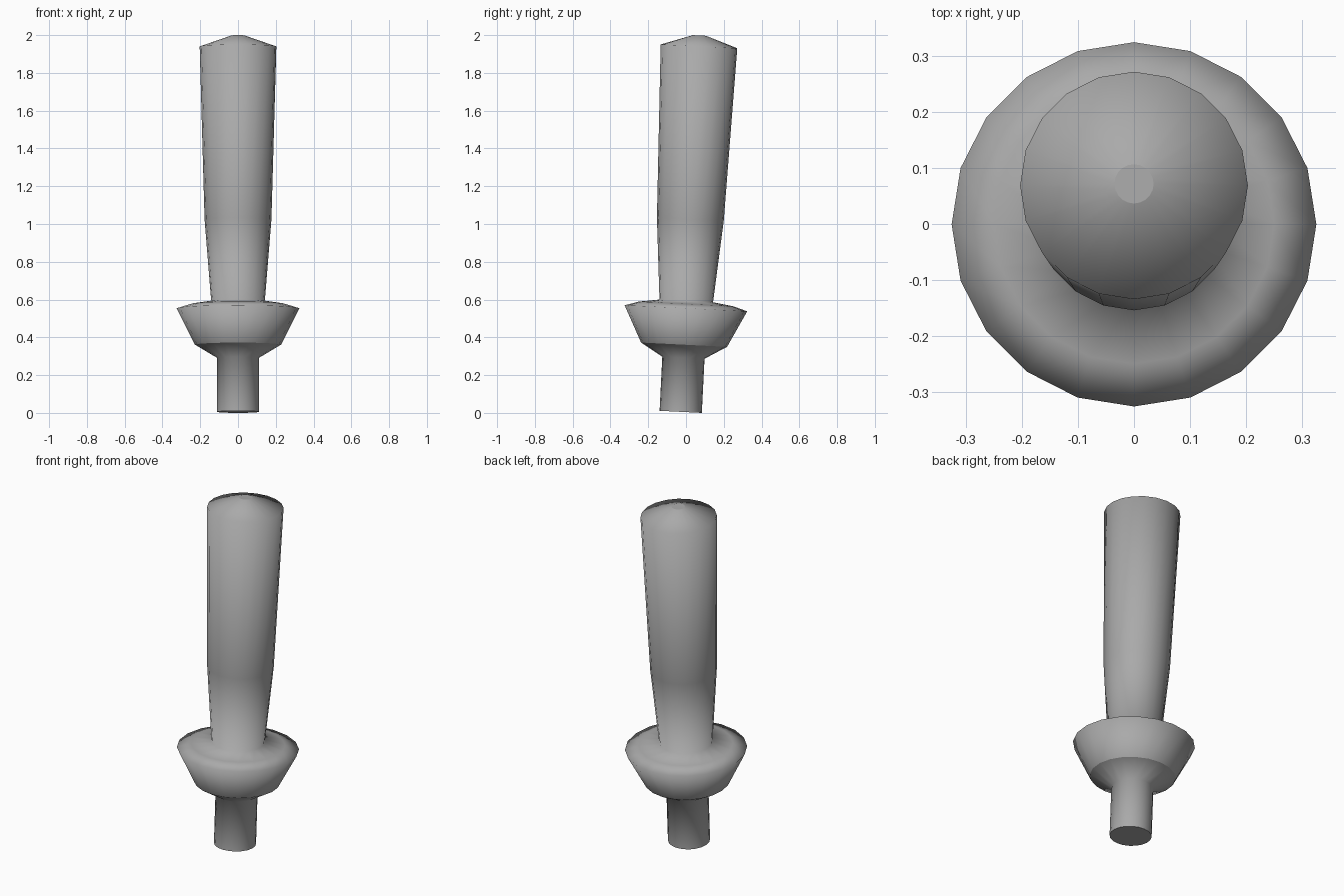
import bpy, bmesh, math
from mathutils import Matrix

default = bpy.data.objects.get("Cube")
if default:
    bpy.data.objects.remove(default, do_unlink=True)

SIDES = 20
TILT = math.radians(-2.86)

grey = bpy.data.materials.new("mid grey")
grey.use_nodes = True
colour = (0.4, 0.4, 0.4, 1)
grey.diffuse_color = colour
grey.node_tree.nodes["Principled BSDF"].inputs["Base Color"].default_value = colour


def lathe(name, profile, cap_bottom=False, cap_top=False):
    """Spin a (radius, height) profile into a smooth body leaning backwards."""
    bm = bmesh.new()
    rings = []
    for radius, height in profile:
        rings.append([bm.verts.new((radius * math.cos(a), radius * math.sin(a), height))
                      for a in (math.tau * i / SIDES for i in range(SIDES))])
    for low, high in zip(rings, rings[1:]):
        for i in range(SIDES):
            j = (i + 1) % SIDES
            bm.faces.new((low[i], low[j], high[j], high[i])).smooth = True
    # Flat end discs with crisp borders
    caps = []
    if cap_bottom:
        caps.append(bm.faces.new(rings[0][::-1]))
    if cap_top:
        caps.append(bm.faces.new(rings[-1]))
    for cap in caps:
        for edge in cap.edges:
            edge.smooth = False
    bm.transform(Matrix.Translation((0, -0.028, 0.0056)) @ Matrix.Rotation(TILT, 4, "X"))
    mesh = bpy.data.meshes.new(name)
    bm.to_mesh(mesh)
    bm.free()
    mesh.materials.append(grey)
    obj = bpy.data.objects.new(name, mesh)
    bpy.context.collection.objects.link(obj)
    return obj


# Narrow peg flaring out to the underside of the collar
lathe("peg", [(0.112, 0), (0.112, 0.287), (0.228, 0.356)], cap_bottom=True)

# Wide collar and widening grip with a shallow domed end
lathe("collar_and_grip", [(0.228, 0.356), (0.325, 0.549), (0.25, 0.572), (0.142, 0.588),
                          (0.177, 1.02), (0.203, 1.937), (0.035, 1.995)], cap_top=True)
